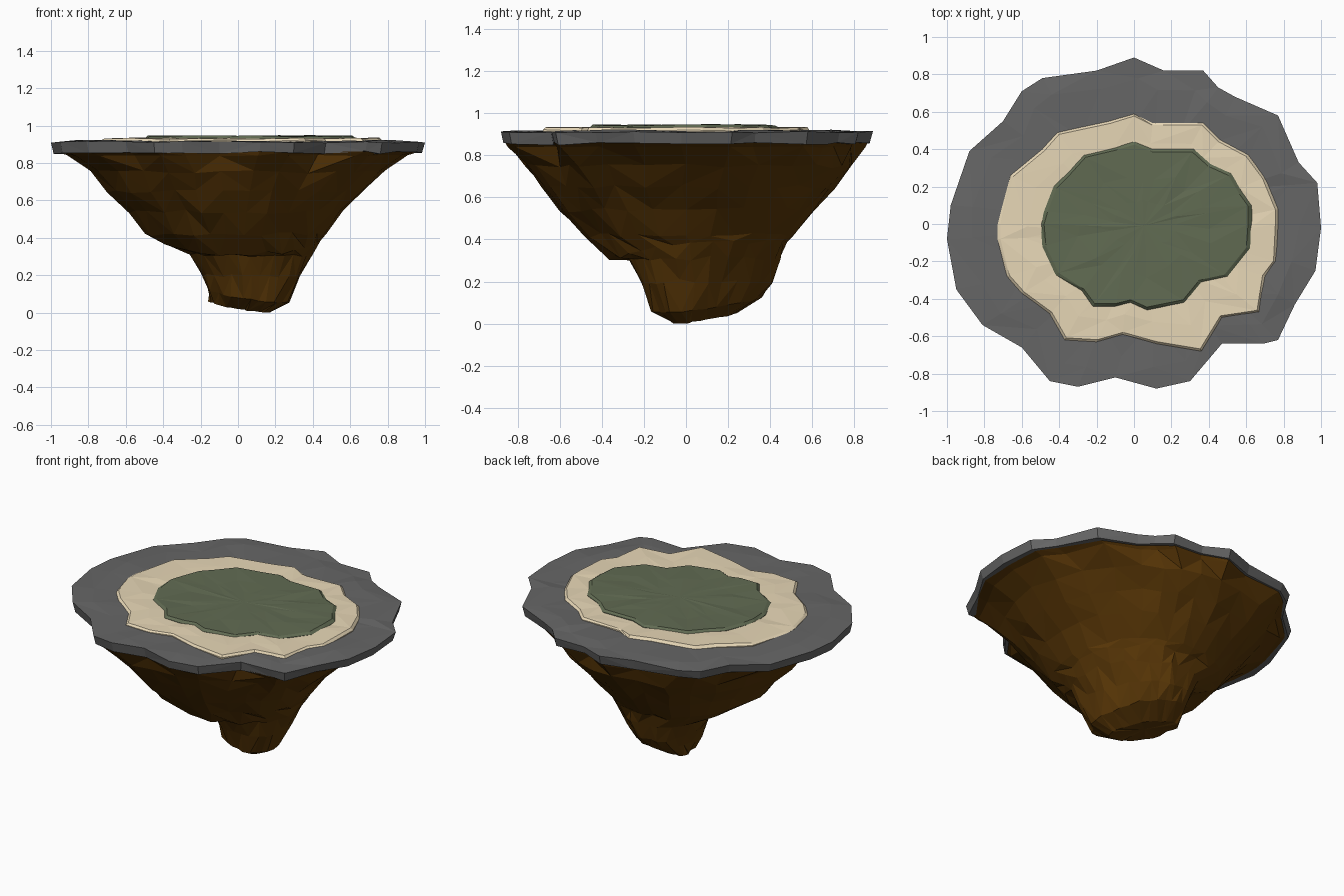
import bpy, bmesh, random
from mathutils import Vector

if "Cube" in bpy.data.objects:
    bpy.data.objects.remove(bpy.data.objects["Cube"])

random.seed(4)


def material(name, rgb):
    m = bpy.data.materials.new(name)
    m.diffuse_color = (*rgb, 1)
    m.use_nodes = True
    m.node_tree.nodes["Principled BSDF"].inputs["Base Color"].default_value = m.diffuse_color
    return m


GREY = material("grey stone", (0.133, 0.133, 0.133))
SAND = material("sand", (0.80, 0.68, 0.47))
GRASS = material("grass green", (0.119, 0.147, 0.085))
EARTH = material("brown earth", (0.098, 0.037, 0.002))

# Outlines seen from above, counter-clockwise from the right
STONE_EDGE = [(1, -.02), (.98, .22), (.88, .33), (.77, .58), (.54, .68), (.45, .73), (.37, .82),
              (.16, .82), (0, .89), (-.2, .82), (-.49, .78), (-.6, .71), (-.7, .55), (-.88, .39),
              (-.98, .1), (-1, -.08), (-.95, -.35), (-.81, -.54), (-.6, -.66), (-.45, -.84),
              (-.3, -.87), (-.1, -.82), (.12, -.88), (.3, -.84), (.47, -.64), (.69, -.64),
              (.77, -.62), (.86, -.43), (.97, -.25)]
SAND_EDGE = [(.77, 0), (.77, .08), (.7, .25), (.61, .37), (.46, .45), (.37, .54), (.1, .54),
             (0, .59), (-.13, .55), (-.41, .49), (-.49, .4), (-.66, .26), (-.73, 0), (-.73, -.08),
             (-.68, -.28), (-.6, -.37), (-.45, -.48), (-.37, -.62), (-.2, -.63), (-.06, -.59),
             (.12, -.64), (.36, -.68), (.47, -.5), (.67, -.47), (.7, -.28), (.76, -.2)]
GRASS_EDGE = [(.63, 0), (.63, .1), (.58, .17), (.52, .27), (.41, .32), (.32, .4), (.1, .4),
              (0, .44), (-.1, .41), (-.27, .37), (-.36, .27), (-.43, .2), (-.48, .07), (-.5, 0),
              (-.49, -.12), (-.42, -.27), (-.28, -.36), (-.22, -.44), (-.1, -.44), (-.02, -.42),
              (.07, -.46), (.27, -.42), (.36, -.31), (.5, -.28), (.62, -.13)]


def loft(name, rings, first_tip, last_tip, mat):
    """Skin equal-length rings of points and close both ends with fans."""
    bm = bmesh.new()
    loops = [[bm.verts.new(p) for p in ring] for ring in rings]
    n = len(loops[0])
    for a, b in zip(loops, loops[1:]):
        for i in range(n):
            j = (i + 1) % n
            if i % 2:
                tris = (a[i], a[j], b[j]), (a[i], b[j], b[i])
            else:
                tris = (a[i], a[j], b[i]), (a[j], b[j], b[i])
            for t in tris:
                bm.faces.new(t)
    for loop, tip in ((loops[0], first_tip), (loops[-1], last_tip)):
        v = bm.verts.new(tip)
        for i in range(n):
            bm.faces.new((loop[i], loop[(i + 1) % n], v))
    bmesh.ops.recalc_face_normals(bm, faces=bm.faces[:])
    mesh = bpy.data.meshes.new(name)
    bm.to_mesh(mesh)
    bm.free()
    mesh.materials.append(mat)
    ob = bpy.data.objects.new(name, mesh)
    bpy.context.collection.objects.link(ob)
    return ob


def jit(a):
    return random.uniform(-a, a)


def slab(name, edge, levels, mat):
    """Irregular plate; each level is (scale, z, height jitter, side jitter)."""
    c = sum((Vector(p) for p in edge), Vector((0, 0))) / len(edge)
    rings = []
    for s, z, dz, dxy in levels:
        rings.append([(c.x + (x - c.x) * s + jit(dxy), c.y + (y - c.y) * s + jit(dxy), z + jit(dz))
                      for x, y in edge])
    loft(name, rings, (c.x, c.y, levels[0][1]), (c.x, c.y, levels[-1][1]), mat)


# Three stacked ground layers
slab("stone_rim", STONE_EDGE, [(.985, .856, .008, .004), (1, .912, .005, 0), (.87, .918, .006, .02),
                               (.6, .916, .003, .01)], GREY)
slab("sand_layer", SAND_EDGE, [(1, .905, 0, 0), (1, .919, .004, 0), (.98, .931, .004, 0),
                               (.8, .932, .004, .015), (.5, .93, .002, .01)], SAND)
slab("grass_layer", GRASS_EDGE, [(1, .92, 0, 0), (1, .932, .003, 0), (.965, .944, .004, 0),
                                 (.6, .945, .004, .03), (.3, .944, .002, .01)], GRASS)


def fit(values, lo, hi):
    a, b = min(values), max(values)
    return [lo + (v - a) / (b - a) * (hi - lo) for v in values]


# Earth underside: z, x range, y range, squeeze across the bottom ridge, outline smoothing
SECTIONS = [(.862, -.975, .975, -.865, .865, 1, 0), (.84, -.915, .905, -.845, .855, 1, 0),
            (.75, -.79, .78, -.76, .79, 1, 1), (.65, -.7, .67, -.69, .7, 1, 2),
            (.54, -.59, .56, -.6, .61, 1, 3), (.42, -.49, .46, -.49, .51, 1, 4),
            (.385, -.41, .44, -.37, .48, .95, 5), (.31, -.25, .39, -.27, .45, .8, 6),
            (.2, -.19, .33, -.22, .41, .75, 6), (.1, -.165, .27, -.16, .35, .7, 6),
            (.04, -.15, .16, -.06, .25, .5, 6)]
shape = STONE_EDGE
rings = []
for k, (z, x0, x1, y0, y1, squeeze, smooth) in enumerate(SECTIONS):
    pts = [Vector(p) for p in STONE_EDGE]
    for _ in range(smooth):
        pts = [(pts[i - 1] + pts[i] * 2 + pts[(i + 1) % len(pts)]) / 4 for i in range(len(pts))]
    across = Vector((.64, .77))
    pts = [p - across * p.dot(across) * (1 - squeeze) for p in pts]
    xs, ys = fit([p.x for p in pts], x0, x1), fit([p.y for p in pts], y0, y1)
    a = .012 if k > 1 else .003
    ring = []
    for x, y in zip(xs, ys):
        drop = 0
        if k == 6:                      # overhanging shelf hangs lower at the front
            drop = .2 * max(0, -y)
        if k >= 9:                      # bottom ridge slopes down to its tip
            drop = .15 * (.77 * x - .64 * (y - .1))
        ring.append((x + jit(a), y + jit(a), z - drop + jit(a if k < 9 else .004)))
    rings.append(ring)
low = min(p[2] for p in rings[-1])
rings[-1] = [(x, y, z - low) for x, y, z in rings[-1]]
loft("earth_underside", rings, (0, 0, .88), (0, .1, .04), EARTH)
